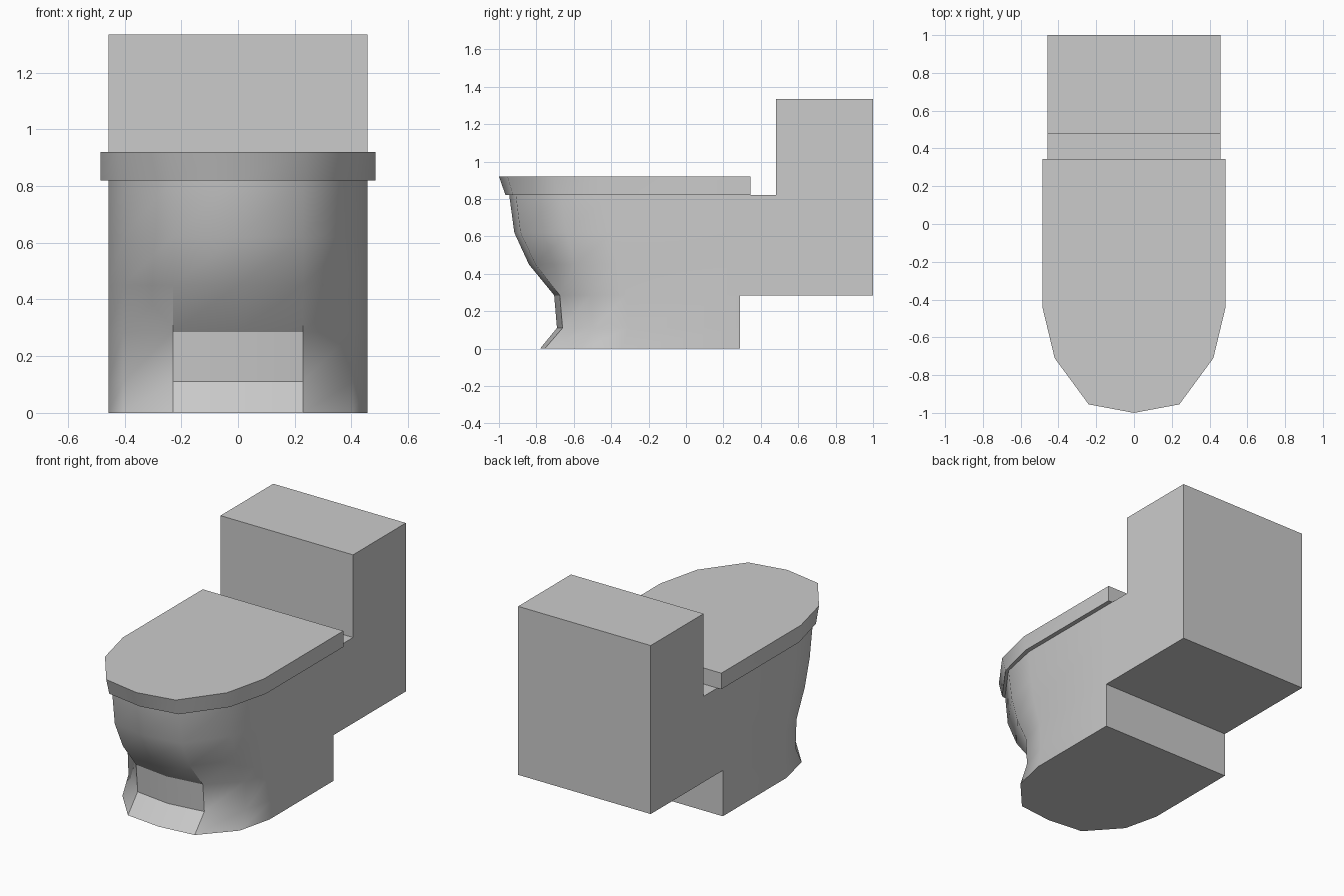
import bpy, bmesh, math

if "Cube" in bpy.data.objects:
    bpy.data.objects.remove(bpy.data.objects["Cube"])


def finish(bm, name):
    # smooth shading, with hard edges wherever the faces turn sharply
    bmesh.ops.recalc_face_normals(bm, faces=bm.faces[:])
    for f in bm.faces:
        f.smooth = True
    for e in bm.edges:
        if len(e.link_faces) == 2 and e.calc_face_angle() > math.radians(60):
            e.smooth = False
    mesh = bpy.data.meshes.new(name)
    bm.to_mesh(mesh)
    bm.free()
    obj = bpy.data.objects.new(name, mesh)
    bpy.context.collection.objects.link(obj)
    return obj


def ring(half, z):
    # mirror a half outline that starts at the centre front
    return [(x, y, z) for x, y in half] + [(-x, y, z) for x, y in half[:0:-1]]


def loft(rings):
    bm = bmesh.new()
    rows = [[bm.verts.new(p) for p in r] for r in rings]
    n = len(rows[0])
    for a, b in zip(rows, rows[1:]):
        for i in range(n):
            j = (i + 1) % n
            bm.faces.new((a[i], a[j], b[j], b[i]))
    bm.faces.new(rows[0][::-1])
    bm.faces.new(rows[-1])
    return bm


# bowl and pedestal: z, then y of centre, corner, cheek and side points
sections = [
    (0.00, -0.78, -0.755, -0.56, -0.34),
    (0.11, -0.69, -0.66, -0.50, -0.31),
    (0.285, -0.705, -0.675, -0.51, -0.32),
    (0.45, -0.84, -0.805, -0.59, -0.37),
    (0.62, -0.918, -0.885, -0.64, -0.40),
    (0.82, -0.945, -0.91, -0.67, -0.42),
]
BACK, TANK_Y, STEP_Z = 0.29, 0.48, 0.285
xs = (0, 0.23, 0.405, 0.457)
bm = loft([ring(list(zip(xs, ys)) + [(0.457, BACK)], z) for z, *ys in sections])

# upper part reaches back to the tank
rear = [f for f in bm.faces
        if all(abs(v.co.y - BACK) < 1e-4 for v in f.verts)
        and min(v.co.z for v in f.verts) > STEP_Z - 0.01]
out = bmesh.ops.extrude_face_region(bm, geom=rear)
new_verts = [g for g in out["geom"] if isinstance(g, bmesh.types.BMVert)]
bmesh.ops.translate(bm, verts=new_verts, vec=(0, TANK_Y - BACK, 0))

# creases around the recessed front of the pedestal
for e in bm.edges:
    a, b = (v.co for v in e.verts)
    if max(a.y, b.y) > 0 or max(abs(a.x), abs(b.x)) > 0.24:
        continue
    upright = abs(a.x) > 0.2 and abs(a.x - b.x) < 1e-4 and max(a.z, b.z) < 0.5
    level = abs(a.z - b.z) < 1e-4 and 0.1 < a.z < 0.3
    if upright or level:
        e.smooth = False
finish(bm, "bowl")

# seat lid
lid_top = [(0, -1.0), (0.24, -0.955), (0.42, -0.71), (0.485, -0.44), (0.485, 0.345)]
lid_low = [(0, -0.965), (0.24, -0.925), (0.42, -0.68), (0.485, -0.42), (0.485, 0.345)]
finish(loft([ring(lid_low, 0.82), ring(lid_top, 0.92)]), "seat_lid")

# tank
half = [(0, TANK_Y), (0.457, TANK_Y), (0.457, 1.0)]
finish(loft([ring(half, 0.285), ring(half, 1.335)]), "tank")
